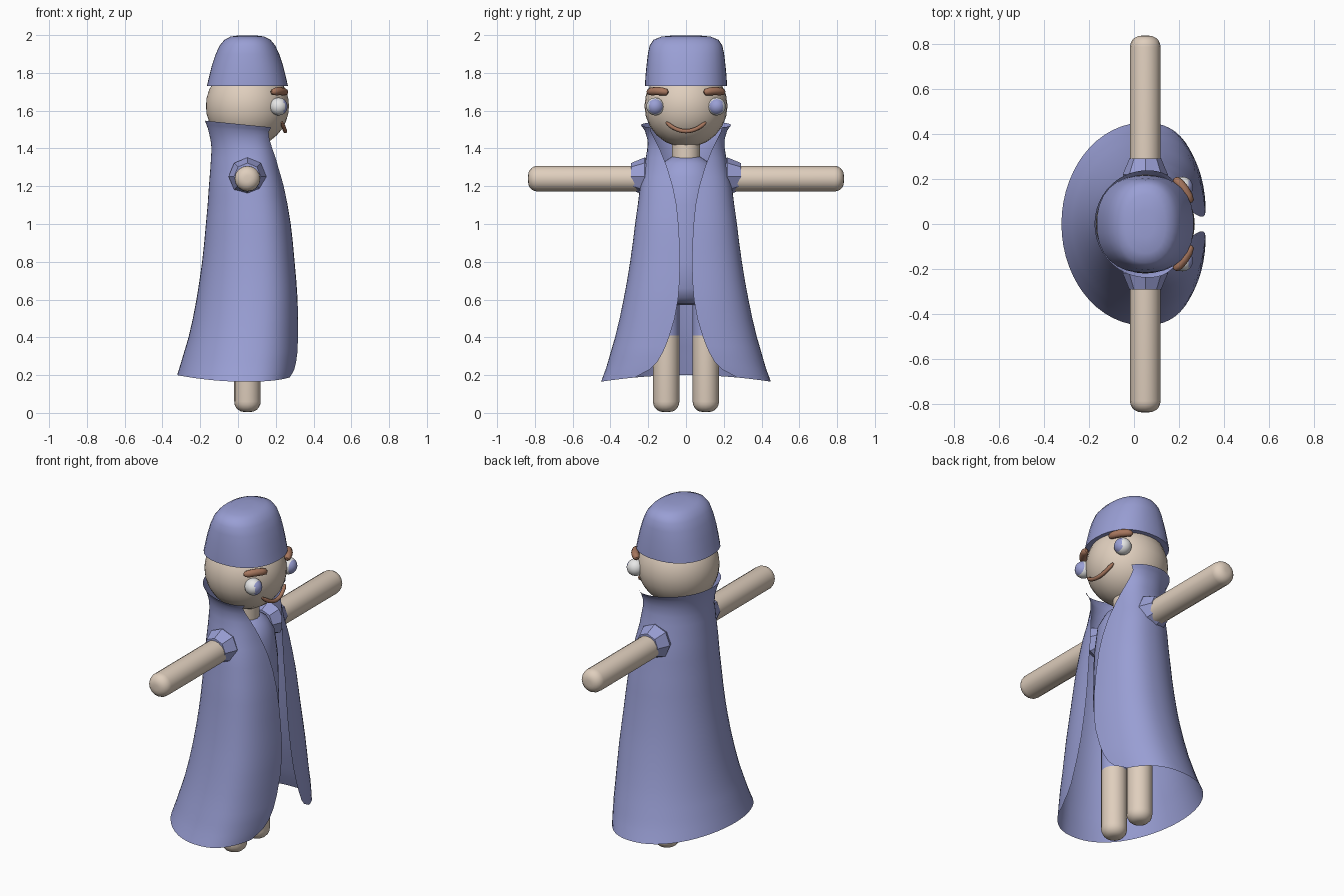
import bpy, bmesh, math
from mathutils import Matrix, Vector

if "Cube" in bpy.data.objects:
    bpy.data.objects.remove(bpy.data.objects["Cube"])

CX = 0.05  # body axis; the figure looks along +x


def material(name, rgb):
    m = bpy.data.materials.new(name)
    m.diffuse_color = (*rgb, 1)
    m.use_nodes = True
    m.node_tree.nodes["Principled BSDF"].inputs["Base Color"].default_value = m.diffuse_color
    return m


BLUE = material("cloth_blue", (0.32, 0.345, 0.66))
SKIN = material("skin", (0.74, 0.62, 0.51))
BROWN = material("hair_brown", (0.38, 0.18, 0.11))
WHITE = material("eye_white", (0.80, 0.80, 0.80))


def finish(name, bm, mats, smooth=50, recalc=True):
    if recalc:
        bmesh.ops.recalc_face_normals(bm, faces=bm.faces)
    me = bpy.data.meshes.new(name)
    bm.to_mesh(me)
    bm.free()
    ob = bpy.data.objects.new(name, me)
    bpy.context.collection.objects.link(ob)
    for m in mats:
        me.materials.append(m)
    if smooth:
        bpy.ops.object.select_all(action='DESELECT')
        ob.select_set(True)
        bpy.context.view_layer.objects.active = ob
        bpy.ops.object.shade_smooth_by_angle(angle=math.radians(smooth))
    return ob


def loft(name, rings, mats, mat=Matrix(), n=24, power=2.0, smooth=50, caps=(True, True)):
    """Stack of (height, rx, ry) rings along local z."""
    bm = bmesh.new()
    rows = []
    for z, rx, ry in rings:
        row = []
        for i in range(n):
            a = 2 * math.pi * i / n
            c, s = math.cos(a), math.sin(a)
            k = (abs(c) ** power + abs(s) ** power) ** (-1 / power)
            row.append(bm.verts.new(mat @ Vector((rx * c * k, ry * s * k, z))))
        rows.append(row)
    for a, b in zip(rows, rows[1:]):
        for i in range(n):
            bm.faces.new((a[i], a[(i + 1) % n], b[(i + 1) % n], b[i]))
    if caps[0]:
        bm.faces.new(rows[0])
    if caps[1]:
        bm.faces.new(rows[-1])
    return finish(name, bm, mats, smooth)


def rounded_rod(r, z0, z1, d):
    """Rings of a rod with its far end rounded over depth d."""
    ends = [(z1 - d + d * math.sin(t), r * (0.25 + 0.75 * math.cos(t)))
            for t in (math.pi / 2 * k / 5 for k in range(6))]
    return [(z, q, q) for z, q in [(z0, r)] + ends]


def tube(name, pts, radii, mat):
    cu = bpy.data.curves.new(name, 'CURVE')
    cu.dimensions = '3D'
    cu.bevel_depth = 1.0
    cu.bevel_resolution = 2
    cu.use_fill_caps = True
    cu.resolution_u = 4
    sp = cu.splines.new('POLY')
    sp.points.add(len(pts) - 1)
    for p, co, r in zip(sp.points, pts, radii):
        p.co = (*co, 1)
        p.radius = r
    sp.use_smooth = True
    ob = bpy.data.objects.new(name, cu)
    bpy.context.collection.objects.link(ob)
    cu.materials.append(mat)


def lerp_table(table, z):
    """Smooth interpolation of descending-height rows."""
    for i in range(len(table) - 1):
        a, b = table[i], table[i + 1]
        if z >= b[0]:
            t = min(1, max(0, (a[0] - z) / (a[0] - b[0])))
            return [p + (q - p) * t for p, q in zip(a[1:], b[1:])]
    return list(table[-1][1:])


def sphere(name, center, r, mats, rule=None, seg=24, rings=16):
    bm = bmesh.new()
    rot = Matrix.Rotation(math.pi / 2, 4, 'Y')
    bmesh.ops.create_uvsphere(bm, u_segments=seg, v_segments=rings, radius=r, matrix=rot)
    bm.normal_update()
    for f in bm.faces:
        if rule and rule(f.normal):
            f.material_index = 1
    bmesh.ops.translate(bm, verts=bm.verts, vec=center)
    return finish(name, bm, mats)


# Head, neck and hat
sphere("head", (CX, 0, 1.625), 0.22, [SKIN])
loft("neck", [(1.30, .075, .075), (1.46, .075, .075)], [SKIN], Matrix.Translation((CX, 0, 0)), 16)
loft("hat", [(1.73, .215, .217), (1.78, .203, .215), (1.84, .188, .209), (1.90, .168, .202),
             (1.945, .147, .192), (1.975, .122, .172), (1.992, .09, .13), (1.999, .04, .06)],
     [BLUE], Matrix.Translation((CX, 0, 0)), 32, 2.3, 60)

# Torso
loft("torso", [(.57, .05, .06), (.58, .10, .11), (.61, .14, .15), (.66, .165, .175), (.8, .175, .19),
               (1.1, .165, .19), (1.25, .15, .17), (1.32, .115, .13), (1.36, .06, .07)],
     [BLUE], Matrix.Translation((CX, 0, 0)), 24, 2, 60)

# Limbs and face, on both sides
for s, side in ((1, "left"), (-1, "right")):
    out = Matrix.Translation((CX, 0, 1.24)) @ Matrix.Rotation(-s * math.pi / 2, 4, 'X')
    loft(side + "_arm", rounded_rod(.068, .15, .836, .05), [SKIN], out, 16, smooth=60)
    shoulder = [(.22 + .1 * math.sin(a), .1 * math.cos(a), .1 * math.cos(a))
                for a in (-math.pi / 4, 0, math.pi / 4)]
    loft(side + "_shoulder", shoulder, [BLUE], Matrix.Translation((0, 0, .012)) @ out, 8, smooth=0)

    down = Matrix.Translation((CX, s * .105, .41)) @ Matrix.Rotation(math.pi, 4, 'X')
    loft(side + "_leg", rounded_rod(.07, 0, .405, .055), [SKIN], down, 16, smooth=60)
    loft(side + "_trouser", [(-.28, .07, .07), (0, .07, .07)], [BLUE], down, 16)

    # Eye with a forward-facing iris
    gaze = Vector((1, -s * .08, 0)).normalized()
    sphere(side + "_eye", (.215, s * .163, 1.622), .047, [WHITE, BLUE],
           lambda n: n.dot(gaze) > .58)

    # Eyebrow
    brow = [(.252, .095, 1.697), (.25, .102, 1.698), (.24, .125, 1.702), (.222, .155, 1.704),
            (.20, .183, 1.702), (.184, .198, 1.699), (.18, .203, 1.698)]
    tube(side + "_eyebrow", [(x, s * y, z) for x, y, z in brow],
         [.008, .017, .021, .022, .021, .016, .007], BROWN)

# Smiling mouth
mouth = []
for i in range(13):
    y = -.105 + .21 * i / 12
    mouth.append((.25 - 1.6 * y * y, y, 1.491 + .047 * (abs(y) / .105) ** 2))
tube("mouth", mouth, [.006] + [.011] * 11 + [.006], BROWN)

# Cape rows: height, back x, front x, half width, half gap at the front
CAPE = [(1.535, -.175, .225, .238, .19), (1.50, -.16, .218, .218, .185), (1.45, -.146, .21, .205, .165),
        (1.40, -.14, .207, .205, .14), (1.30, -.146, .222, .222, .10), (1.20, -.154, .245, .243, .07),
        (1.10, -.161, .264, .256, .05), (1.0, -.17, .28, .27, .04), (.9, -.179, .291, .282, .034),
        (.8, -.19, .30, .296, .032), (.7, -.204, .309, .312, .034), (.6, -.22, .316, .331, .042),
        (.5, -.239, .319, .352, .06), (.4, -.262, .32, .376, .09), (.32, -.284, .32, .40, .12),
        (.26, -.30, .316, .419, .152), (.22, -.311, .312, .434, .19), (.18, -.322, .306, .45, .27)]
N = 48
bm = bmesh.new()
rows = []
levels = [1.535, 1.515, 1.50, 1.475] + [1.45 - .05 * k for k in range(23)] + [.32, .29, .26, .24, .22, .20, .18]
for z in levels:
    xb, xf, w, gap = lerp_table(CAPE, z)
    xm = xb + (xf - xb) * .58
    # Front quarter is squarer than the back; start where the edge meets the gap
    p = 2.5
    a0 = math.asin(min(1, gap / w) ** (p / 2))
    row = []
    for i in range(N + 1):
        a = a0 + (2 * math.pi - 2 * a0) * i / N
        c, sn = math.cos(a), math.sin(a)
        e = 2 / p if c > 0 else 1.0
        x = xm + ((xf - xm) * abs(c) ** e if c > 0 else (xm - xb) * c)
        y = w * math.copysign(abs(sn) ** e, sn)
        # Collar slopes down to the front, the hem dips at the sides
        dz = -.1 * (x - xb) * max(0, (z - 1.45) / .085) + .012 * max(0, (z - 1.45) / .085)
        dz += (.02 - .035 * (abs(y) / w) ** 2) * max(0, 1 - (z - .18) / .2)
        row.append(bm.verts.new((x, y, z + dz)))
    rows.append(row)
for a, b in zip(rows, rows[1:]):
    for i in range(N):
        bm.faces.new((a[i], b[i], b[i + 1], a[i + 1]))
finish("cape", bm, [BLUE], 60, recalc=False)
